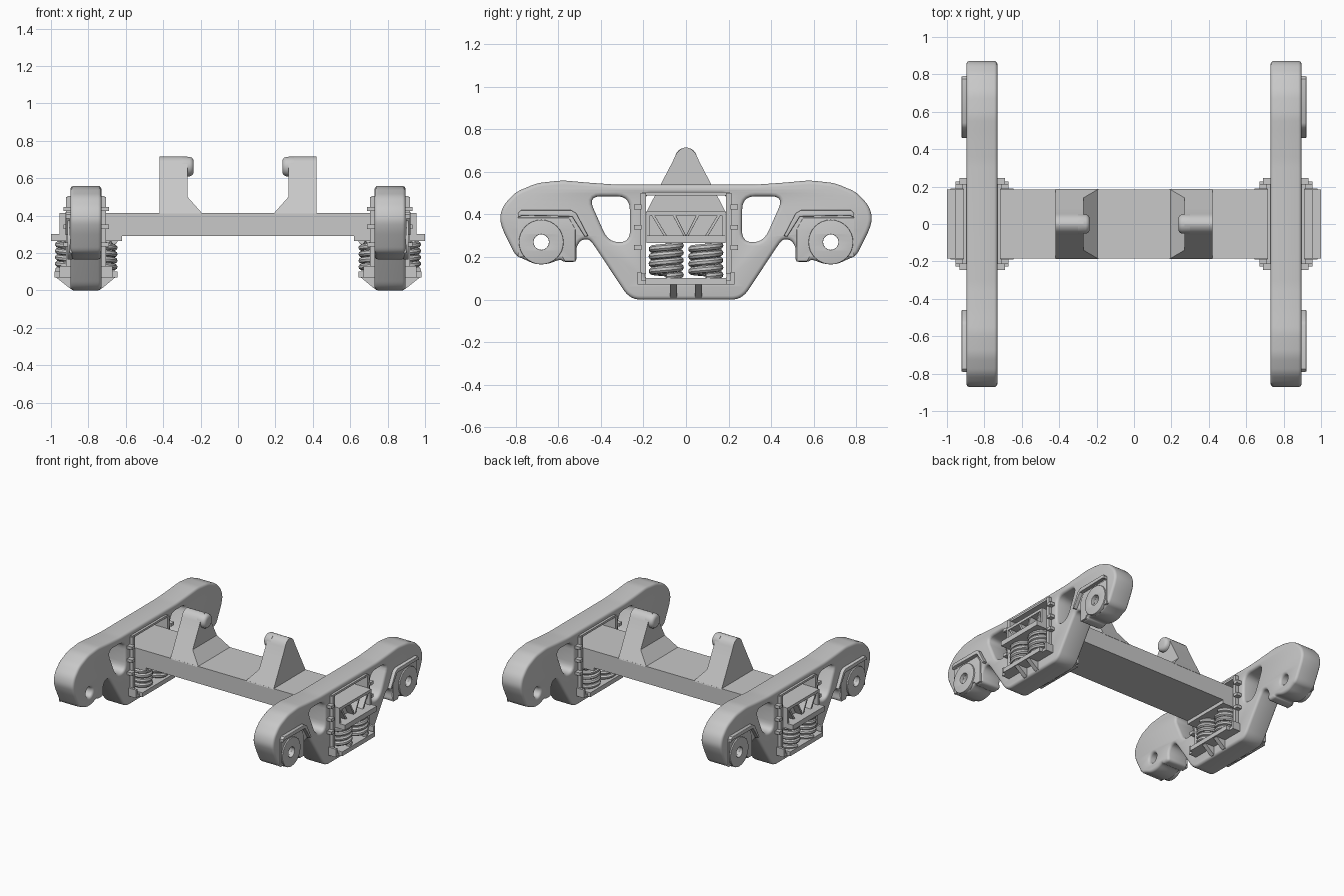
import bpy, bmesh
from math import sin, cos, pi, radians
from mathutils import Matrix, Vector

cube = bpy.data.objects.get("Cube")
if cube:
    bpy.data.objects.remove(cube, do_unlink=True)

steel = bpy.data.materials.new("cast_grey")
steel.use_nodes = True
GREY = (0.58, 0.58, 0.58, 1)
steel.diffuse_color = GREY
steel.node_tree.nodes["Principled BSDF"].inputs["Base Color"].default_value = GREY


def finish(name, bm, mirror=(True, False)):
    """Turn a bmesh into a shaded object, mirrored about the world axes."""
    bmesh.ops.remove_doubles(bm, verts=bm.verts, dist=0.0001)
    bmesh.ops.recalc_face_normals(bm, faces=bm.faces)
    mesh = bpy.data.meshes.new(name)
    bm.to_mesh(mesh)
    bm.free()
    mesh.materials.clear()
    mesh.materials.append(steel)
    mesh.shade_smooth()
    mesh.set_sharp_from_angle(angle=radians(35))
    obj = bpy.data.objects.new(name, mesh)
    bpy.context.collection.objects.link(obj)
    if any(mirror):
        mod = obj.modifiers.new("mirror", "MIRROR")
        mod.use_axis = (mirror[0], mirror[1], False)
        mod.use_mirror_merge = False
    return obj


def add_box(bm, x, y, z):
    size = Vector((x[1] - x[0], y[1] - y[0], z[1] - z[0]))
    mid = Vector((x[0] + x[1], y[0] + y[1], z[0] + z[1])) / 2
    bmesh.ops.create_cube(bm, size=1, matrix=Matrix.Translation(mid) @ Matrix.Diagonal(size.to_4d()))


def boxes(name, specs, mirror=(True, False)):
    bm = bmesh.new()
    for spec in specs:
        add_box(bm, *spec)
    return finish(name, bm, mirror)


def loft(name, rings, mirror=(True, False)):
    """Skin equal-length rings of points and cap both ends."""
    bm = bmesh.new()
    rows = [[bm.verts.new(p) for p in ring] for ring in rings]
    for a, b in zip(rows, rows[1:]):
        for i in range(len(a)):
            j = (i + 1) % len(a)
            bm.faces.new((a[i], a[j], b[j], b[i]))
    bm.faces.new(rows[0])
    bm.faces.new(rows[-1])
    return finish(name, bm, mirror)


def fillet(points, radius, steps=5):
    """Round the corners of a closed outline."""
    out = []
    for i, p in enumerate(points):
        p = Vector(p)
        prev = Vector(points[i - 1]) - p
        nxt = Vector(points[(i + 1) % len(points)]) - p
        a = p + prev.normalized() * min(radius, prev.length * 0.45)
        b = p + nxt.normalized() * min(radius, nxt.length * 0.45)
        for k in range(steps + 1):
            t = k / steps
            out.append(a * (1 - t) ** 2 + p * 2 * t * (1 - t) + b * t * t)
    return out


def flip(points):
    return [(-p[0], p[1]) for p in reversed(points)]


def circle(y, z, r, n=24):
    return [(y + r * cos(2 * pi * i / n), z + r * sin(2 * pi * i / n)) for i in range(n)]


def curve_bmesh(curve, matrix):
    obj = bpy.data.objects.new("temporary", curve)
    bpy.context.collection.objects.link(obj)
    dg = bpy.context.evaluated_depsgraph_get()
    mesh = bpy.data.meshes.new_from_object(obj.evaluated_get(dg))
    bm = bmesh.new()
    bm.from_mesh(mesh)
    bm.transform(matrix)
    bpy.data.objects.remove(obj, do_unlink=True)
    bpy.data.meshes.remove(mesh)
    bpy.data.curves.remove(curve)
    return bm


def add_spline(curve, points, closed):
    s = curve.splines.new("POLY")
    s.points.add(len(points) - 1)
    for sp, p in zip(s.points, points):
        sp.co = (p[0], p[1], p[2] if len(p) > 2 else 0, 1)
    s.use_cyclic_u = closed


def plate(name, loops, x0, x1, bevel, mirror=(True, False)):
    """Side-view outline with holes, extruded across x with rounded edges."""
    curve = bpy.data.curves.new(name, "CURVE")
    curve.dimensions, curve.fill_mode = "2D", "BOTH"
    curve.extrude = (x1 - x0) / 2 - bevel
    curve.bevel_depth, curve.offset, curve.bevel_resolution = bevel, -bevel, 2
    for loop in loops:
        add_spline(curve, loop, True)
    axes = Matrix(((0, 0, 1, (x0 + x1) / 2), (1, 0, 0, 0), (0, 1, 0, 0), (0, 0, 0, 1)))
    return finish(name, curve_bmesh(curve, axes), mirror)


# Side frames: arched beam with sloped struts, two windows and a spring opening
half = [(0.33, 0.54), (0.47, 0.55), (0.58, 0.56), (0.70, 0.547), (0.80, 0.505), (0.86, 0.44),
        (0.876, 0.38), (0.86, 0.325), (0.80, 0.205), (0.76, 0.19), (0.71, 0.166), (0.65, 0.166),
        (0.59, 0.19), (0.575, 0.176), (0.51, 0.176), (0.518, 0.24), (0.495, 0.28), (0.455, 0.285),
        (0.425, 0.245), (0.28, 0.025), (0.24, 0)]
window = fillet([(0.265, 0.485), (0.46, 0.485), (0.365, 0.27), (0.262, 0.27)], 0.06)
opening = fillet([(-0.19, 0.09), (0.19, 0.09), (0.19, 0.495), (-0.19, 0.495)], 0.025)
hole = circle(0.68, 0.27, 0.036)
plate("side_frames", [fillet(half + flip(half), 0.03), window, flip(window), opening,
                      hole, flip(hole)], 0.73, 0.896, 0.018)

# Axle brackets on the outer faces
bracket = [(0.79, 0.2), (0.79, 0.385), (0.55, 0.385), (0.52, 0.33), (0.52, 0.18), (0.57, 0.18), (0.58, 0.2)]
plate("axle_brackets", [bracket[::-1], hole], 0.885, 0.902, 0.002, (True, True))
plate("axle_bosses", [circle(0.68, 0.27, 0.105, 32), hole], 0.885, 0.912, 0.003, (True, True))
lip = [(0.79, 0.385), (0.79, 0.405), (0.775, 0.42), (0.54, 0.42), (0.515, 0.405), (0.46, 0.30), (0.475, 0.295),
       (0.535, 0.39), (0.77, 0.395)]
plate("bracket_lips", [lip], 0.88, 0.922, 0.004, (True, True))

# Bolster beam with hollow ends
boxes("bolster", [((-0.90, 0.90), (-0.185, 0.185), (0.29, 0.415))], (False, False))
boxes("bolster_end_shells", [
    ((0.88, 0.955), (-0.185, 0.185), (0.395, 0.415)),
    ((0.88, 0.955), (-0.185, -0.17), (0.29, 0.40)),
    ((0.88, 0.955), (0.17, 0.185), (0.29, 0.40)),
    ((0.62, 1.0), (-0.185, 0.185), (0.265, 0.302))])
web = [(0.09, 0.30), (0.105, 0.30), (0.165, 0.40), (0.15, 0.40)]
plate("bolster_webs", [web], 0.88, 0.95, 0.001, (True, True))
plate("bolster_centre_webs", [[(0, 0.30), (0.012, 0.30), (0.065, 0.40), (0.05, 0.40)]],
      0.88, 0.95, 0.001, (True, True))

# Towers: tapered posts with a flared foot and round top
profile = [(0.41, 0.19, 0.187), (0.50, 0.27, 0.14), (0.60, 0.27, 0.088), (0.645, 0.27, 0.064),
           (0.67, 0.27, 0.053), (0.69, 0.27, 0.043), (0.705, 0.27, 0.028), (0.712, 0.27, 0.014), (0.715, 0.27, 0.002)]
loft("towers", [[(x, -w, z), (0.42, -w, z), (0.42, w, z), (x, w, z)] for z, x, w in profile])

# Rounded hooks at the tower tops
loft("tower_hooks", [[(x, y, z) for y, z in circle(0, 0.662, r)]
                     for x, r in [(0.30, 0.052), (0.258, 0.052), (0.246, 0.047), (0.239, 0.038), (0.237, 0.025)]])

# Coil springs: outer and inner coils, two by two under each bolster end
coils = None
for sx in (0.727, 0.896):
    for sy in (-0.093, 0.093):
        for radius, wire, turns in ((0.066, 0.017, 4.5), (0.032, 0.011, 6.5)):
            curve = bpy.data.curves.new("coil", "CURVE")
            curve.dimensions, curve.bevel_depth, curve.bevel_resolution = "3D", wire, 2
            curve.use_fill_caps = True
            n = int(turns * 20)
            add_spline(curve, [(sx + radius * cos(2 * pi * turns * i / n), sy + radius * sin(2 * pi * turns * i / n),
                                0.108 + 0.155 * i / n) for i in range(n + 1)], False)
            part = curve_bmesh(curve, Matrix.Identity(4))
            if coils is None:
                coils = part
            else:
                mesh = bpy.data.meshes.new("coil_part")
                part.to_mesh(mesh)
                part.free()
                coils.from_mesh(mesh)
                bpy.data.meshes.remove(mesh)
finish("coil_springs", coils)

# Spring seats with upturned end lips and wedge ribs below
boxes("spring_seats", [((0.645, 0.98), (-0.19, 0.19), (0.07, 0.102))])
boxes("seat_lips", [((0.67, 0.955), (0.185, 0.225), (0.07, 0.09)),
                    ((0.67, 0.955), (0.21, 0.228), (0.07, 0.13))], (True, True))
rib = [(0.65, 0.075), (0.98, 0.075), (0.895, 0.008), (0.73, 0.008)]
loft("seat_ribs", [[(x, y, z) for x, z in rib] for y in (0.042, 0.074)], (True, True))

# Guide columns around the spring opening, with bolt blocks
guides = [((0.705, 0.92), (0.188, 0.213), (0.12, 0.50)),
          ((0.715, 0.911), (0, 0.205), (0.49, 0.505))]
guides += [((0.69, 0.932), (0.21, 0.245), (z - 0.011, z + 0.011)) for z in (0.245, 0.34, 0.435)]
boxes("guide_columns", guides, (True, True))
